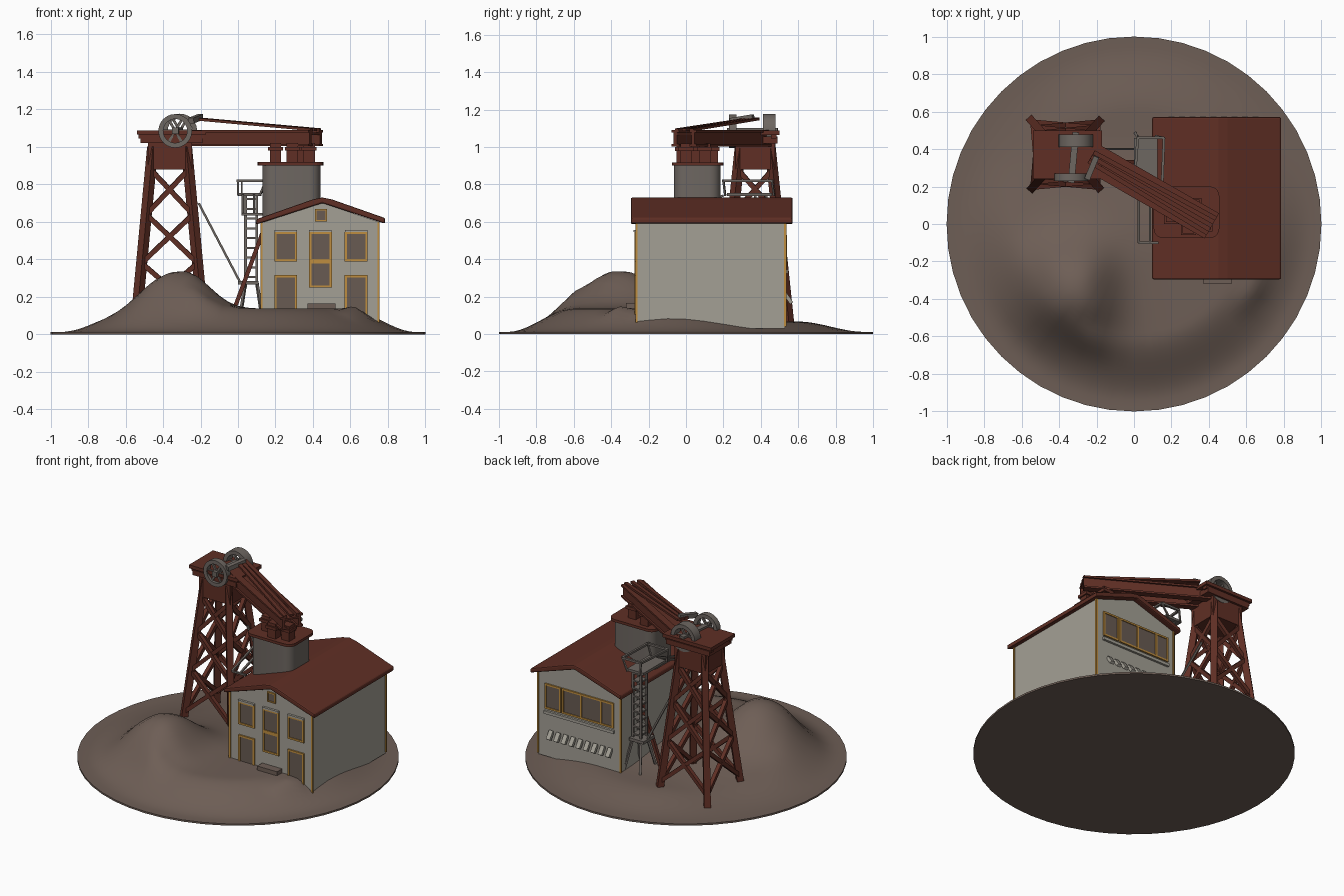
import bpy, bmesh, math
from mathutils import Vector, Matrix

if "Cube" in bpy.data.objects:
    bpy.data.objects.remove(bpy.data.objects["Cube"])


def material(name, rgb):
    m = bpy.data.materials.new(name)
    m.use_nodes = True
    m.diffuse_color = (*rgb, 1)
    m.node_tree.nodes["Principled BSDF"].inputs["Base Color"].default_value = (*rgb, 1)
    return m


EARTH = material("earth", (0.155, 0.112, 0.092))
RUST = material("rust red", (0.115, 0.028, 0.018))
WALL = material("pale plaster", (0.37, 0.35, 0.30))
TRIM = material("ochre trim", (0.52, 0.27, 0.05))
GLASS = material("dusty panel", (0.14, 0.105, 0.085))
METAL = material("grey metal", (0.155, 0.135, 0.12))


def finish(bm, name, mat, smooth=False):
    bmesh.ops.recalc_face_normals(bm, faces=bm.faces)
    mesh = bpy.data.meshes.new(name)
    bm.to_mesh(mesh)
    bm.free()
    mesh.materials.append(mat)
    ob = bpy.data.objects.new(name, mesh)
    bpy.context.collection.objects.link(ob)
    if smooth:
        bpy.ops.object.select_all(action='DESELECT')
        ob.select_set(True)
        bpy.context.view_layer.objects.active = ob
        bpy.ops.object.shade_smooth_by_angle(angle=math.radians(40))
    return ob


def box(bm, x, y, z, round_corners=0.0):
    size = Vector((x[1] - x[0], y[1] - y[0], z[1] - z[0]))
    mid = Vector((x[0] + x[1], y[0] + y[1], z[0] + z[1])) / 2
    made = bmesh.ops.create_cube(bm, size=1, matrix=Matrix.Translation(mid) @ Matrix.Diagonal((*size, 1)))
    if round_corners:
        edges = {e for v in made["verts"] for e in v.link_edges
                 if abs(e.verts[0].co.z - e.verts[1].co.z) > 0.001}
        bmesh.ops.bevel(bm, geom=list(edges), offset=round_corners, segments=5, profile=0.5, affect='EDGES')


def beam(bm, a, b, w, h=None):
    a, b = Vector(a), Vector(b)
    d = b - a
    up = Vector((0, 0, 1)) if math.hypot(d.x, d.y) > 0.02 else Vector((0, 1, 0))
    side = d.cross(up).normalized()
    rot = Matrix((side, d.normalized(), side.cross(d).normalized())).transposed().to_4x4()
    scale = Matrix.Diagonal((w, d.length, h or w, 1))
    bmesh.ops.create_cube(bm, size=1, matrix=Matrix.Translation((a + b) / 2) @ rot @ scale)


def prism(bm, outline, y0, y1):
    rings = [[bm.verts.new((x, y, z)) for x, z in outline] for y in (y0, y1)]
    bm.faces.new(rings[0])
    bm.faces.new(rings[1])
    for i in range(len(outline)):
        j = (i + 1) % len(outline)
        bm.faces.new((rings[0][i], rings[0][j], rings[1][j], rings[1][i]))


def ease(t):
    t = max(0, min(1, t))
    return t * t * (3 - 2 * t)


# Rolling ground with one spoil heap
def ground_z(x, y):
    r = math.hypot(x, y)
    flat = 0.125 - 0.07 * ease((y + 0.2) / 0.7) - 0.03 * ease((-x - 0.2) / 0.4)
    z = 0.012 + flat * ease((0.95 - r) / 0.35)
    sy = 0.17 if y < -0.36 else 0.2
    sx = 0.19 if x < -0.32 else 0.16
    heap = math.exp(-0.5 * (abs((x + 0.32) / sx) ** 2.4 + abs((y + 0.36) / sy) ** 2.4))
    z += 0.205 * heap * ease((1 - r) / 0.2)
    z += 0.05 * math.exp(-((x + 0.22) / 0.06) ** 2 - ((y + 0.63) / 0.08) ** 2)
    return z + 0.05 * math.exp(-((x - 0.64) / 0.06) ** 2 - ((y + 0.34) / 0.07) ** 2)


bm = bmesh.new()
SIDES, RINGS = 48, 36
rows = []
for k in range(1, RINGS + 1):
    r = k / RINGS
    angles = [2 * math.pi * i / SIDES for i in range(SIDES)]
    rows.append([bm.verts.new((r * math.cos(a), r * math.sin(a),
                               ground_z(r * math.cos(a), r * math.sin(a)))) for a in angles])
rows.append([bm.verts.new((v.co.x, v.co.y, 0)) for v in rows[-1]])
centre = bm.verts.new((0, 0, ground_z(0, 0)))
for i in range(SIDES):
    j = (i + 1) % SIDES
    bm.faces.new((centre, rows[0][i], rows[0][j]))
    for inner, outer in zip(rows, rows[1:]):
        bm.faces.new((inner[i], outer[i], outer[j], inner[j]))
bm.faces.new(rows[-1])
finish(bm, "ground", EARTH, True)

# House walls and gable roof
X0, X1, Y0, Y1, RIDGE = 0.125, 0.75, -0.265, 0.53, 0.45
bm = bmesh.new()
prism(bm, [(X0, 0.03), (X1, 0.03), (X1, 0.6), (RIDGE, 0.7), (X0, 0.6)], Y0, Y1)
finish(bm, "house_walls", WALL)
bm = bmesh.new()
prism(bm, [(0.095, 0.585), (0.1, 0.615), (0.4, 0.72), (RIDGE, 0.73), (0.5, 0.72), (0.785, 0.62),
           (0.785, 0.59), (RIDGE, 0.7)], -0.295, 0.57)
roof = finish(bm, "house_roof", RUST)
bevel = roof.modifiers.new("soft edges", 'BEVEL')
bevel.width, bevel.segments = 0.008, 2

trim, glass = bmesh.new(), bmesh.new()
for x in (X0, X1):
    for y in (Y0, Y1):
        box(trim, (x - 0.006, x + 0.006), (y - 0.006, y + 0.006), (0.04, 0.6))


def window(x, z, y, t=0.012):
    box(glass, x, (y - 0.004, y + 0.004), z)
    for e in x:
        box(trim, (e - t / 2, e + t / 2), (y - 0.01, y + 0.01), (z[0] - t / 2, z[1] + t / 2))
    for e in z:
        box(trim, x, (y - 0.01, y + 0.01), (e - t / 2, e + t / 2))


# Front windows and doors, then the rear window band
for left in (0.2, 0.385, 0.575):
    window((left, left + 0.11), (0.395, 0.54), Y0)
for left in (0.2, 0.575):
    window((left, left + 0.11), (0.1, 0.31), Y0)
window((0.385, 0.495), (0.255, 0.385), Y0)
window((0.415, 0.47), (0.605, 0.665), Y0, 0.008)
for a, b in ((0.18, 0.27), (0.27, 0.42), (0.42, 0.56), (0.58, 0.69)):
    window((a, b), (0.365, 0.525), Y1)
finish(trim, "window_and_corner_trim", TRIM)
finish(glass, "window_panels", GLASS)

# Ledges, rear vents and front step
bm = bmesh.new()
for i in range(9):
    x = 0.2 + i * 0.056
    beam(bm, (x, Y1, 0.215), (x, Y1 + 0.035, 0.165), 0.03, 0.02)
box(bm, (0.17, 0.7), (Y1, Y1 + 0.015), (0.325, 0.345))
for left in (0.195, 0.38, 0.57):
    box(bm, (left, left + 0.12), (Y0 - 0.015, Y0), (0.545, 0.557))
finish(bm, "ledges_and_vents", WALL)
bm = bmesh.new()
box(bm, (0.37, 0.52), (-0.32, Y0), (0.1, 0.165))
finish(bm, "front_step", EARTH)

# Rooftop silo with cap and posts carrying the boom
bm = bmesh.new()
box(bm, (0.13, 0.44), (-0.065, 0.185), (0.5, 0.9), 0.06)
finish(bm, "silo", METAL, True)
bm = bmesh.new()
box(bm, (0.105, 0.455), (-0.075, 0.2), (0.9, 0.918), 0.05)
for x, y in ((0.2, 0.14), (0.2, 0.04), (0.32, 0.1), (0.38, 0.0), (0.29, -0.02)):
    box(bm, (x - 0.03, x + 0.03), (y - 0.03, y + 0.03), (0.915, 1.02))
    box(bm, (x - 0.04, x + 0.04), (y - 0.04, y + 0.04), (0.98, 1.0))
finish(bm, "silo_cap", RUST)

# Headframe tower
TX, TY = -0.365, 0.37


def corner(sx, sy, z):
    t = 1 - z / 0.95
    return Vector((TX + sx * (0.095 + 0.09 * t), TY + sy * (0.085 + 0.1 * t), z))


bm = bmesh.new()
LEVELS = (0.1, 0.38, 0.64, 0.88)
CORNERS = ((-1, -1), (1, -1), (1, 1), (-1, 1))
for i, c in enumerate(CORNERS):
    d = CORNERS[(i + 1) % 4]
    beam(bm, corner(*c, 0.02), corner(*c, 1.0), 0.042)
    for low, high in zip(LEVELS, LEVELS[1:]):
        beam(bm, corner(*c, low), corner(*d, high), 0.026)
        beam(bm, corner(*d, low), corner(*c, high), 0.026)
finish(bm, "tower_frame", RUST)
bm = bmesh.new()
box(bm, (-0.48, -0.245), (0.265, 0.475), (0.88, 1.03))
box(bm, (-0.52, -0.19), (0.25, 0.49), (1.02, 1.055))
box(bm, (-0.54, -0.17), (0.24, 0.5), (1.065, 1.088))
for y in (0.27, 0.47):
    box(bm, (-0.53, -0.18), (y - 0.015, y + 0.015), (1.045, 1.075))
finish(bm, "tower_head", RUST)

# Boom of paired girders with sloping stays on top
START, END = Vector((-0.3, 0.4, 0)), Vector((0.415, -0.01, 0))
SIDE = Vector((0.5, 0.87, 0))
bm = bmesh.new()
for s in (-0.055, 0.055):
    a, b = START + SIDE * s, END + SIDE * s
    for z, w, h in ((1.045, 0.02, 0.08), (1.084, 0.045, 0.012), (1.01, 0.045, 0.012)):
        up = Vector((0, 0, z))
        beam(bm, a + up, b + up, w, h)
beam(bm, START + Vector((0, 0, 1.07)), END + Vector((0, 0, 1.07)), 0.12, 0.012)
for s in (-0.045, 0.0, 0.045):
    a, b = START.lerp(END, 0.1) + SIDE * s * 0.6, END + SIDE * s
    beam(bm, a + Vector((0, 0, 1.15)), b + Vector((0, 0, 1.092)), 0.024, 0.014)
finish(bm, "boom", RUST)


# Winding wheels on a shared axle
def turned(bm, cx, cz, profile, sides=24):
    rings = [[bm.verts.new((cx + r * math.cos(2 * math.pi * i / sides), y,
                            cz + r * math.sin(2 * math.pi * i / sides))) for i in range(sides)]
             for r, y in profile]
    for k, ring in enumerate(rings):
        nxt = rings[(k + 1) % len(rings)]
        for i in range(sides):
            j = (i + 1) % sides
            bm.faces.new((ring[i], ring[j], nxt[j], nxt[i]))


bm = bmesh.new()
for cx, y, half, r in ((-0.31, 0.445, 0.033, 0.092), (-0.335, 0.25, 0.02, 0.09)):
    turned(bm, cx, 1.085, [(r - 0.026, y - half), (r, y - half), (r, y + half), (r - 0.026, y + half)])
    for k in range(3):
        a = math.pi * k / 3
        arm = Vector((math.cos(a), 0, math.sin(a))) * (r - 0.015)
        mid = Vector((cx, y, 1.085))
        beam(bm, mid - arm, mid + arm, 0.014)
beam(bm, (-0.335, 0.22, 1.085), (-0.31, 0.49, 1.085), 0.035)
beam(bm, (-0.25, 0.24, 1.14), (-0.2, 0.36, 1.16), 0.03)
finish(bm, "winding_wheels", METAL, True)

# Ladder shaft with landing, railing and splayed feet
bm = bmesh.new()
LY = 0.4
for x in (0.04, 0.1):
    for y in (LY - 0.03, LY + 0.03):
        beam(bm, (x, y, 0.25), (x, y, 0.75), 0.014)
        beam(bm, (x, y, 0.28), (x + (x - 0.07) * 1.2, y + (y - LY) * 2, 0.04), 0.014)
for k in range(9):
    z = 0.3 + k * 0.052
    box(bm, (0.04, 0.1), (LY - 0.035, LY + 0.035), (z, z + 0.01))
box(bm, (0.0, 0.11), (LY - 0.06, LY + 0.06), (0.265, 0.285))
box(bm, (0.0, 0.125), (0.22, 0.46), (0.738, 0.755))
rail = [(0.0, 0.2), (0.15, 0.2), (0.16, 0.46), (0.02, 0.46)]
for i, (x, y) in enumerate(rail):
    nx, ny = rail[(i + 1) % 4]
    beam(bm, (x, y, 0.82), (nx, ny, 0.82), 0.014)
    beam(bm, (min(x, 0.115), y + 0.01, 0.74), (x, y, 0.82), 0.01)
for x in (0.025, 0.085):
    beam(bm, (x, -0.1, 0.64), (x, 0.2, 0.74), 0.012)
beam(bm, (0.025, -0.1, 0.64), (0.13, -0.1, 0.64), 0.012)
beam(bm, (-0.21, 0.4, 0.7), (0.01, 0.4, 0.28), 0.012)
finish(bm, "ladder_shaft", METAL)
bm = bmesh.new()
beam(bm, (-0.04, 0.33, 0.08), (0.13, 0.33, 0.54), 0.022)
finish(bm, "shaft_brace", RUST)
